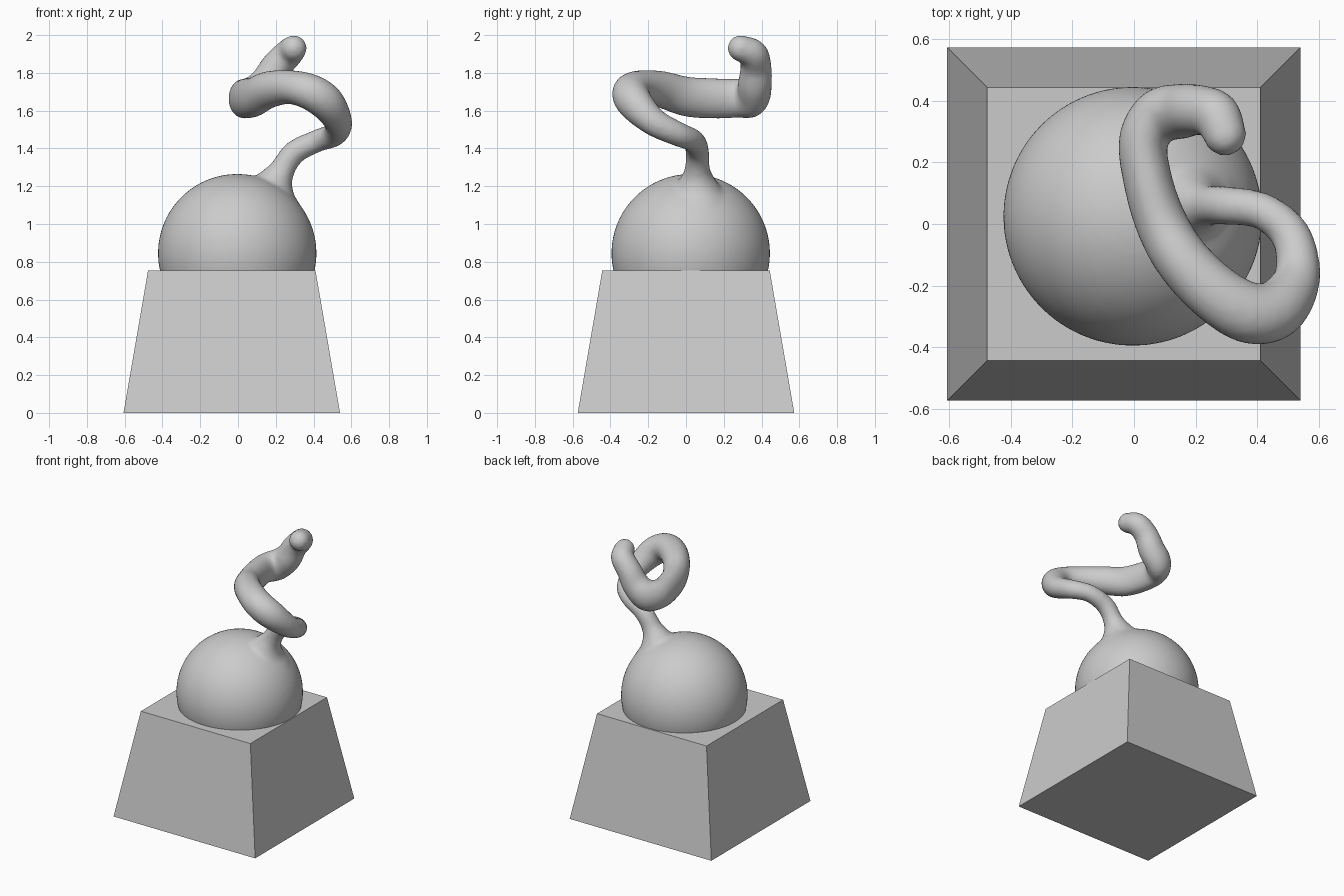
import bpy, bmesh, math
from mathutils import Vector, Matrix

if "Cube" in bpy.data.objects:
    bpy.data.objects.remove(bpy.data.objects["Cube"], do_unlink=True)

grey = bpy.data.materials.new("plain grey")
grey.use_nodes = True
grey.diffuse_color = (0.6, 0.6, 0.6, 1)
grey.node_tree.nodes["Principled BSDF"].inputs["Base Color"].default_value = (0.6, 0.6, 0.6, 1)


def make_object(name, bm):
    bmesh.ops.recalc_face_normals(bm, faces=bm.faces)
    mesh = bpy.data.meshes.new(name)
    bm.to_mesh(mesh)
    bm.free()
    mesh.materials.append(grey)
    obj = bpy.data.objects.new(name, mesh)
    bpy.context.collection.objects.link(obj)
    return obj


# Tapered square pedestal
bm = bmesh.new()
bmesh.ops.create_cone(bm, cap_ends=True, segments=4, radius1=0.573 * math.sqrt(2),
                      radius2=0.443 * math.sqrt(2), depth=0.755,
                      matrix=Matrix.Translation((-0.033, 0, 0.3775)) @ Matrix.Rotation(math.pi / 4, 4, "Z"))
make_object("pedestal", bm)

# Dome, trimmed just below the pedestal top
bm = bmesh.new()
bmesh.ops.create_uvsphere(bm, u_segments=64, v_segments=40, radius=0.42,
                          matrix=Matrix.Translation((-0.004, 0.025, 0.845)))
cut = bmesh.ops.bisect_plane(bm, geom=bm.verts[:] + bm.edges[:] + bm.faces[:],
                             plane_co=(0, 0, 0.68), plane_no=(0, 0, -1), clear_outer=True)
bmesh.ops.holes_fill(bm, edges=[e for e in cut["geom_cut"] if isinstance(e, bmesh.types.BMEdge)])

# Coiling tendril: x, y, z, radius, vertical stretch
PATH = [
    (0.16, 0.06, 1.10, 0.20, 1), (0.185, 0.06, 1.19, 0.125, 1), (0.23, 0.06, 1.28, 0.07, 1),
    (0.30, 0.06, 1.38, 0.063, 1), (0.42, 0.04, 1.44, 0.06, 1), (0.51, -0.04, 1.475, 0.065, 1),
    (0.53, -0.17, 1.54, 0.075, 1), (0.47, -0.27, 1.64, 0.095, 1), (0.38, -0.29, 1.70, 0.1, 0.95),
    (0.27, -0.23, 1.725, 0.095, 0.95), (0.16, -0.12, 1.71, 0.09, 1.1), (0.09, 0, 1.675, 0.085, 1.25),
    (0.045, 0.14, 1.665, 0.08, 1.35), (0.03, 0.27, 1.665, 0.08, 1.3), (0.08, 0.35, 1.675, 0.088, 1.25),
    (0.15, 0.365, 1.74, 0.09, 1.1), (0.20, 0.37, 1.83, 0.083, 1), (0.265, 0.355, 1.90, 0.078, 1),
    (0.295, 0.29, 1.93, 0.07, 1),
]


def spline(points, steps):
    pts = [Vector(p) for p in points]
    pts = [pts[0] * 2 - pts[1]] + pts + [pts[-1] * 2 - pts[-2]]
    out = []
    for a, b, c, d in zip(pts, pts[1:], pts[2:], pts[3:]):
        for i in range(steps):
            t = i / steps
            out.append(0.5 * (2 * b + (c - a) * t + (2 * a - 5 * b + 4 * c - d) * t * t
                              + (3 * b - a - 3 * c + d) * t ** 3))
    return out + [pts[-2]]


def sweep(bm, path, sides=24):
    centres = [Vector(p[:3]) for p in path]
    normal, rings = Vector((0, 1, 0)), []
    for i, (p, centre) in enumerate(zip(path, centres)):
        tangent = (centres[min(i + 1, len(path) - 1)] - centres[max(i - 1, 0)]).normalized()
        normal = (normal - tangent * normal.dot(tangent)).normalized()
        side = tangent.cross(normal)
        ring = []
        for k in range(sides):
            a = math.tau * k / sides
            off = (normal * math.cos(a) + side * math.sin(a)) * p[3]
            off.z *= p[4]
            ring.append(bm.verts.new(centre + off))
        rings.append(ring)
    for low, high in zip(rings, rings[1:]):
        for k in range(sides):
            bm.faces.new((low[k], low[(k + 1) % sides], high[(k + 1) % sides], high[k]))
    bm.faces.new(rings[0])
    bm.faces.new(rings[-1])


sweep(bm, spline(PATH, 6))
# Rounded tip
bmesh.ops.create_uvsphere(bm, u_segments=24, v_segments=16, radius=0.07,
                          matrix=Matrix.Translation(PATH[-1][:3]))

# Fuse dome and tendril into one soft skin
body = make_object("dome_and_tendril", bm)
remesh = body.modifiers.new("fuse", "REMESH")
remesh.mode = "VOXEL"
remesh.voxel_size = 0.014
remesh.use_smooth_shade = True
soften = body.modifiers.new("soften", "SMOOTH")
soften.factor = 0.5
soften.iterations = 8
